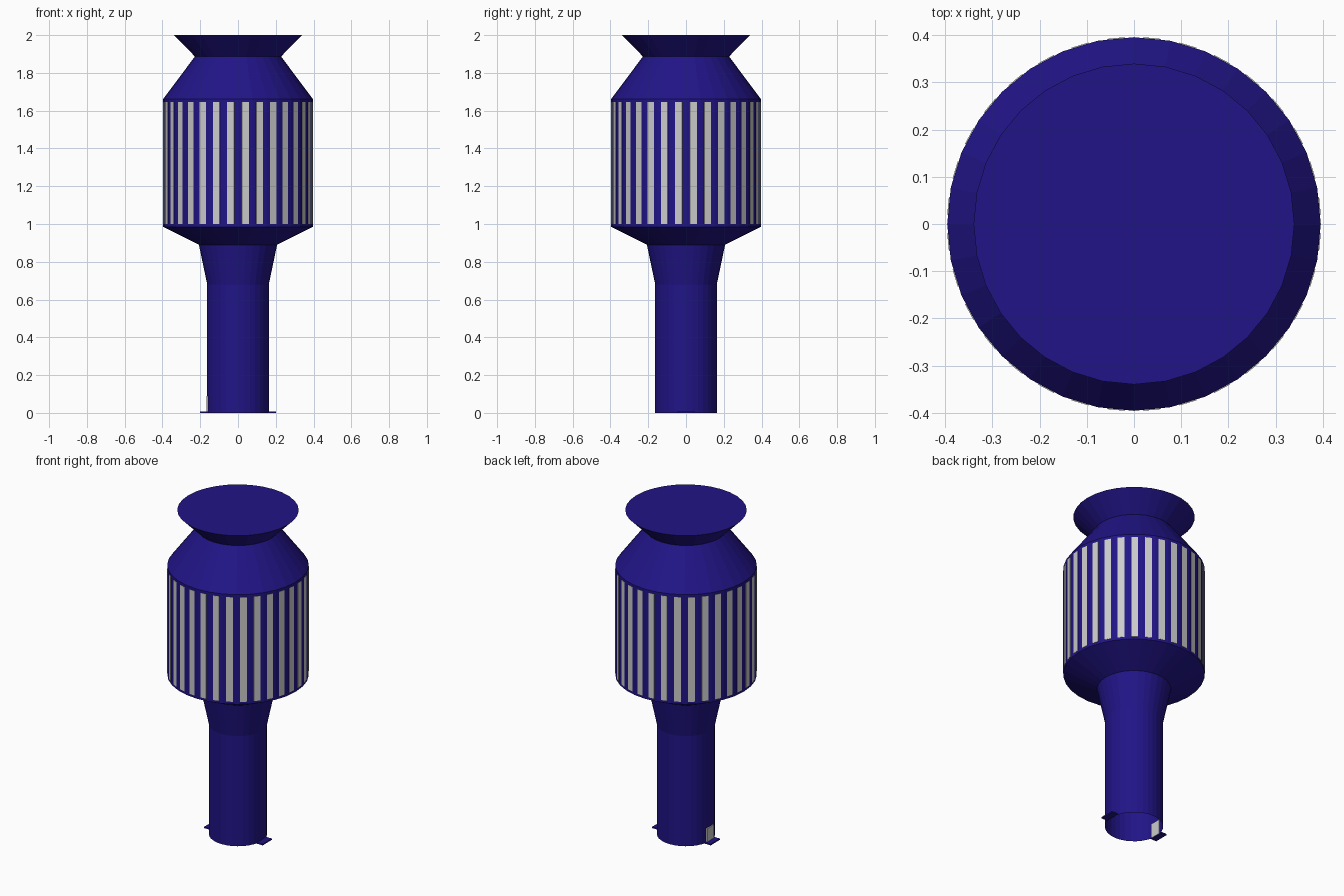
import bpy, bmesh, math
from mathutils import Matrix, Vector

if "Cube" in bpy.data.objects:
    bpy.data.objects.remove(bpy.data.objects["Cube"])

SIDES = 32
blue = bpy.data.materials.new("dark_blue")
blue.diffuse_color = (0.015, 0.007, 0.24, 1)
blue.use_nodes = True
blue.node_tree.nodes["Principled BSDF"].inputs["Base Color"].default_value = blue.diffuse_color


def finish(name, bm, mat=None):
    bmesh.ops.recalc_face_normals(bm, faces=bm.faces)
    mesh = bpy.data.meshes.new(name)
    bm.to_mesh(mesh)
    bm.free()
    obj = bpy.data.objects.new(name, mesh)
    bpy.context.collection.objects.link(obj)
    if mat:
        mesh.materials.append(mat)
    return obj


def lathe(name, profile, cap_top=False):
    """Revolve (radius, height) points into a faceted shell."""
    bm = bmesh.new()
    rings = []
    for r, z in profile:
        rings.append([bm.verts.new((r * math.cos(math.tau * i / SIDES),
                                    r * math.sin(math.tau * i / SIDES), z))
                      for i in range(SIDES)])
    for a, b in zip(rings, rings[1:]):
        for i in range(SIDES):
            j = (i + 1) % SIDES
            bm.faces.new((a[i], a[j], b[j], b[i]))
    if cap_top:
        bm.faces.new(rings[-1])
    return finish(name, bm, blue)


def add_box(bm, lo, hi, turn=0.0):
    lo, hi = Vector(lo), Vector(hi)
    size = hi - lo
    m = (Matrix.Rotation(turn, 4, 'Z') @ Matrix.Translation((lo + hi) / 2)
         @ Matrix.Diagonal((size.x, size.y, size.z, 1)))
    bmesh.ops.create_cube(bm, size=1, matrix=m)


# Hollow pedestal, flaring below the body
lathe("pedestal", [(0.163, 0), (0.163, 0.68), (0.207, 0.89)])

# Drum with sloped shoulders
lathe("drum", [(0.207, 0.89), (0.396, 0.985), (0.396, 1.662), (0.228, 1.887)])

# Flared top with flat lid
lathe("flared_top", [(0.228, 1.887), (0.34, 2.0)], cap_top=True)

# One light strip in the middle of every drum facet
flat = 0.396 * math.cos(math.pi / SIDES)
bm = bmesh.new()
for i in range(SIDES):
    add_box(bm, (flat - 0.002, -0.019, 1.0), (flat + 0.002, 0.019, 1.645),
            math.tau * (i + 0.5) / SIDES)
finish("drum_strips", bm)

# Small floor plates on both sides of the pedestal
for side, turn in (("right", 0), ("left", math.pi)):
    bm = bmesh.new()
    add_box(bm, (0.158, -0.045, 0), (0.2, 0.045, 0.008), turn)
    finish(side + "_foot_plate", bm, blue)

# Grey hatch at the foot, on the left side only
bm = bmesh.new()
add_box(bm, (-0.168, -0.032, 0), (-0.155, 0.032, 0.09))
finish("hatch", bm)
